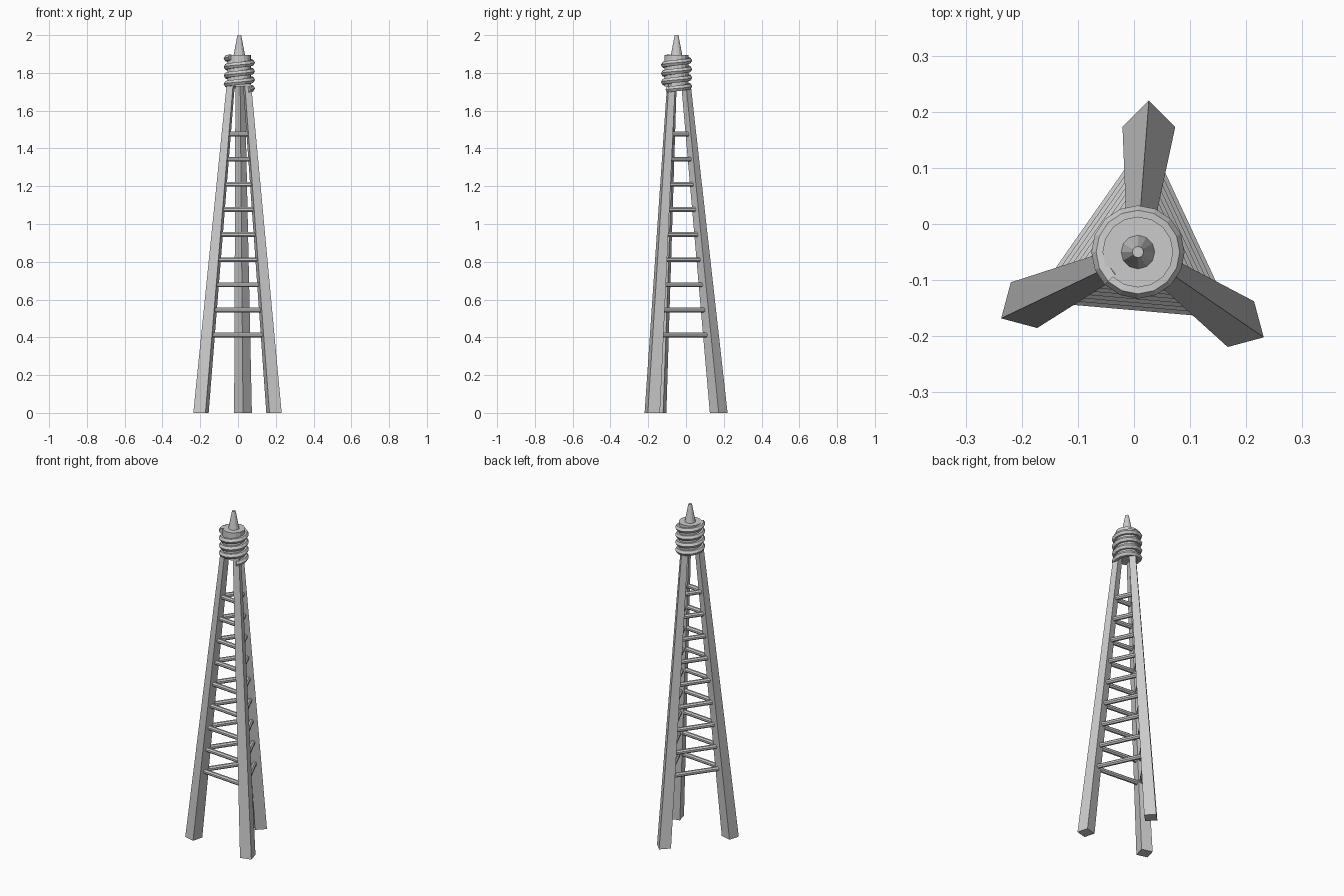
import bpy, bmesh
from math import sin, cos, pi, radians
from mathutils import Vector

if "Cube" in bpy.data.objects:
    bpy.data.objects.remove(bpy.data.objects["Cube"])

CX, CY = 0.007, -0.05          # tower axis
TOP = 1.74                     # height where legs meet the insulator
LEGS = [85, 205, 325]


def make(name, bm):
    bmesh.ops.recalc_face_normals(bm, faces=bm.faces)
    me = bpy.data.meshes.new(name)
    bm.to_mesh(me)
    bm.free()
    ob = bpy.data.objects.new(name, me)
    bpy.context.collection.objects.link(ob)
    return ob


def loft(name, rings):
    """Skin a list of equal-sized point rings and cap the ends."""
    bm = bmesh.new()
    vs = [[bm.verts.new(p) for p in r] for r in rings]
    n = len(rings[0])
    for a, b in zip(vs, vs[1:]):
        for i in range(n):
            j = (i + 1) % n
            bm.faces.new((a[i], a[j], b[j], b[i]))
    bm.faces.new(vs[0])
    bm.faces.new(vs[-1])
    return make(name, bm)


def ring(x, y, z, r, n, start=0.0):
    return [(x + r * cos(start + 2 * pi * i / n),
             y + r * sin(start + 2 * pi * i / n), z) for i in range(n)]


def leg_point(deg, z):
    r = 0.224 + (0.05 - 0.224) * z / TOP
    a = radians(deg)
    return Vector((CX + r * cos(a), CY + r * sin(a), z))


# Three tapering square legs
for k, d in enumerate(LEGS):
    rings = []
    for z, half in ((0, 0.047), (TOP, 0.025)):
        p = leg_point(d, z)
        rings.append(ring(p.x, p.y, z, half, 4, radians(d + 5)))
    loft(f"leg_{k + 1}", rings)

# Nine levels of rungs joining leg to leg
for lvl in range(9):
    z = 0.412 + lvl * 0.133
    for k in range(3):
        a, b = leg_point(LEGS[k], z), leg_point(LEGS[(k + 1) % 3], z)
        side = (b - a).cross(Vector((0, 0, 1))).normalized()
        rings = [[p + side * (0.0135 * cos(i * pi / 4 + pi / 8))
                  + Vector((0, 0, 0.0135 * sin(i * pi / 4 + pi / 8)))
                  for i in range(8)] for p in (a, b)]
        loft(f"rung_{lvl + 1}_{k + 1}", rings)

# Insulator drum
loft("insulator_drum", [ring(CX, CY, z, 0.063, 16) for z in (1.727, 1.895)])

# Coil wound around the drum
steps = 16
coil = []
for s in range(int(3.75 * steps) + 1):
    a = radians(-45) + 2 * pi * s / steps
    z = 1.712 + 0.0455 * s / steps
    coil.append([(CX + (0.066 + 0.017 * cos(t)) * cos(a),
                  CY + (0.066 + 0.017 * cos(t)) * sin(a),
                  z + 0.017 * sin(t))
                 for t in (2 * pi * i / 6 for i in range(6))])
loft("coil", coil)

# Pointed tip
loft("tip", [ring(CX, CY, 1.89, 0.031, 12), ring(CX, CY, 2.0, 0.01, 12)])
